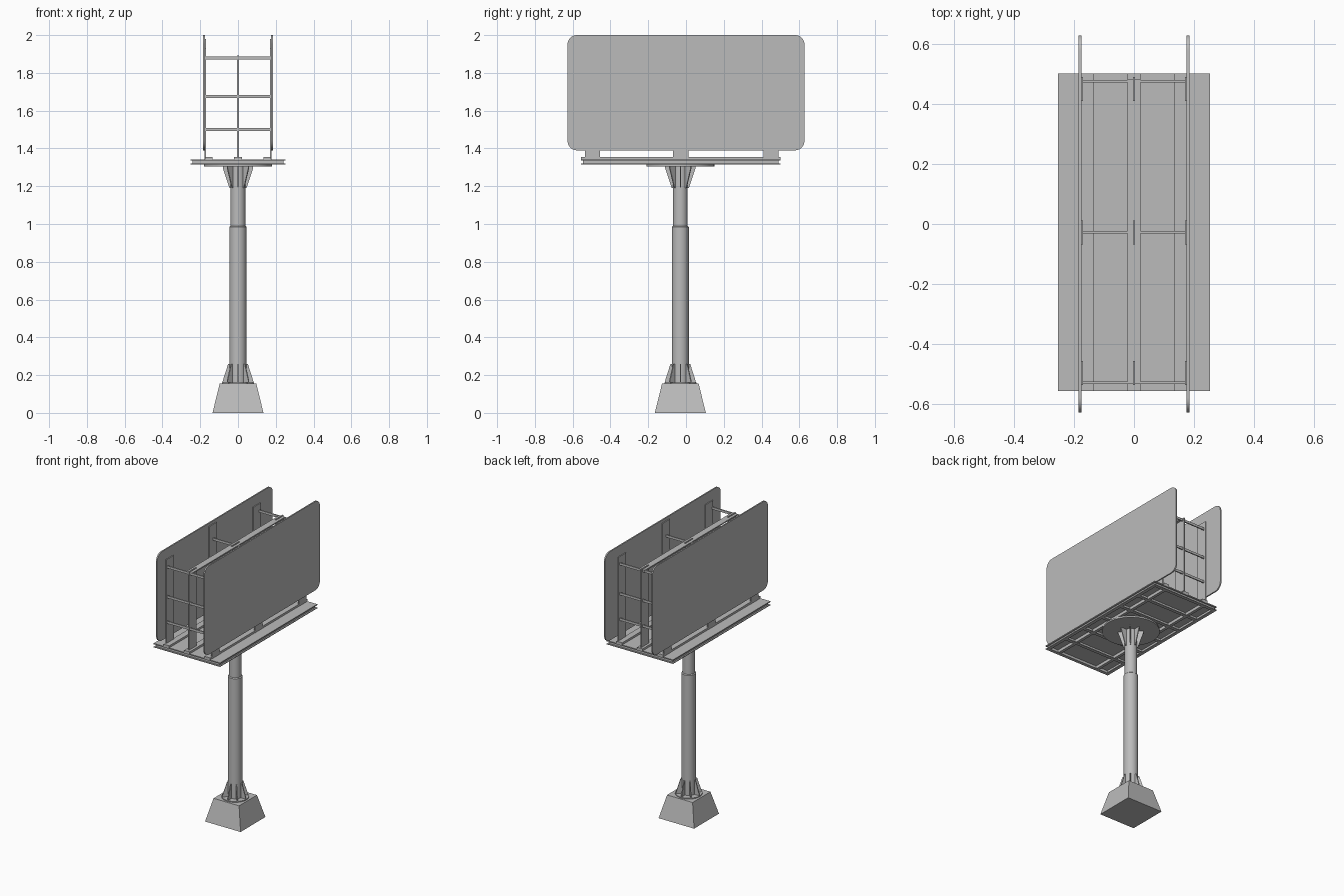
import bpy, bmesh, math
from mathutils import Matrix, Vector

cube = bpy.data.objects.get("Cube")
if cube:
    bpy.data.objects.remove(cube, do_unlink=True)

grey = bpy.data.materials.new("steel_grey")
grey.use_nodes = True
grey.diffuse_color = (0.5, 0.5, 0.5, 1)
grey.node_tree.nodes["Principled BSDF"].inputs["Base Color"].default_value = (0.5, 0.5, 0.5, 1)

CY = -0.03          # pole centre
PY = -0.027         # platform centre
LEN, WID = 0.528, 0.252   # platform half sizes


def finish(name, bm, smooth=False):
    bmesh.ops.recalc_face_normals(bm, faces=bm.faces)
    mesh = bpy.data.meshes.new(name)
    bm.to_mesh(mesh)
    bm.free()
    mesh.materials.append(grey)
    obj = bpy.data.objects.new(name, mesh)
    bpy.context.collection.objects.link(obj)
    if smooth:
        bpy.ops.object.select_all(action='DESELECT')
        obj.select_set(True)
        bpy.context.view_layer.objects.active = obj
        bpy.ops.object.shade_smooth_by_angle(angle=math.radians(35))
    return obj


def add_box(bm, x0, x1, y0, y1, z0, z1):
    centre = Vector(((x0 + x1) / 2, (y0 + y1) / 2, (z0 + z1) / 2))
    size = Matrix.Diagonal((x1 - x0, y1 - y0, z1 - z0, 1))
    bmesh.ops.create_cube(bm, size=1, matrix=Matrix.Translation(centre) @ size)


def boxes(name, items):
    bm = bmesh.new()
    for item in items:
        add_box(bm, *item)
    return finish(name, bm)


def cone(name, r0, r1, z0, z1, sides=32, turn=0.0):
    bm = bmesh.new()
    place = Matrix.Translation((0, CY, (z0 + z1) / 2)) @ Matrix.Rotation(turn, 4, 'Z')
    bmesh.ops.create_cone(bm, cap_ends=True, segments=sides, radius1=r0,
                          radius2=r1, depth=z1 - z0, matrix=place)
    return finish(name, bm, sides > 8)


def extruded(bm, points, offset):
    face = bm.faces.new([bm.verts.new(p) for p in points])
    made = bmesh.ops.extrude_face_region(bm, geom=[face])["geom"]
    verts = [v for v in made if isinstance(v, bmesh.types.BMVert)]
    bmesh.ops.translate(bm, verts=verts, vec=offset)


def gussets(name, profile):
    # eight radial stiffening fins around the pole
    bm = bmesh.new()
    for i in range(8):
        turn = Matrix.Rotation(i * math.pi / 4, 3, 'Z')
        pts = [turn @ Vector((r, -0.003, z)) + Vector((0, CY, 0)) for r, z in profile]
        extruded(bm, pts, turn @ Vector((0, 0.006, 0)))
    return finish(name, bm)


# Footing and pole
root2 = math.sqrt(2)
cone("concrete_footing", 0.135 * root2, 0.097 * root2, 0, 0.155, 4, math.pi / 4)
cone("base_flange", 0.085, 0.085, 0.155, 0.161)
cone("lower_pole", 0.045, 0.045, 0.158, 0.985)
cone("pole_collar", 0.045, 0.039, 0.985, 0.99)
cone("upper_pole", 0.039, 0.039, 0.985, 1.308)
cone("top_flange", 0.18, 0.18, 1.304, 1.315, 48)
gussets("base_gussets", [(0.03, 0.16), (0.082, 0.16), (0.08, 0.172), (0.052, 0.26), (0.03, 0.26)])
gussets("top_gussets", [(0.03, 1.19), (0.045, 1.19), (0.08, 1.295), (0.08, 1.305), (0.03, 1.305)])

# Platform deck with channel-section edges
boxes("platform_deck", [(-WID, WID, PY - LEN, PY + LEN, 1.335, 1.342)])
rim = []
for s in (-1, 1):
    for inset, wide, z0, z1 in ((0, 0.022, 1.314, 1.319), (0.01, 0.006, 1.318, 1.336)):
        xs = sorted((s * (WID - inset), s * (WID - inset - wide)))
        ys = sorted((PY + s * (LEN - inset), PY + s * (LEN - inset - wide)))
        rim.append((*xs, PY - LEN + inset, PY + LEN - inset, z0, z1))
        rim.append((-WID + inset, WID - inset, *ys, z0, z1))
boxes("platform_rim", rim)

# Joists below the deck
joists = []
for y in (-0.35, -0.18, 0, 0.18, 0.35):
    joists.append((-0.24, 0.24, PY + y - 0.003, PY + y + 0.003, 1.318, 1.336))
    joists.append((-0.24, 0.24, PY + y - 0.011, PY + y + 0.011, 1.314, 1.319))
for x in (-0.155, 0.155):
    joists.append((x - 0.01, x + 0.01, PY - 0.515, PY + 0.515, 1.315, 1.336))
boxes("platform_joists", joists)

# Sills on the deck
boxes("floor_sills", [(x - 0.021, x + 0.021, PY - LEN, PY + LEN, 1.34, 1.356)
                      for x in (-0.155, 0, 0.155)])

# Upright posts, in three rows
rows = (-0.495, -0.028, 0.449)
posts = []
for y in rows:
    side_top = 1.98 if y == rows[1] else 1.93
    for x, top in ((-0.173, side_top), (0, 1.893), (0.173, side_top)):
        posts.append((x - 0.004, x + 0.004, y - 0.04, y + 0.04, 1.342, top))
boxes("upright_posts", posts)

# Cross rails and the top strip
boxes("cross_rails", [(-0.175, 0.175, y - 0.004, y + 0.004, z - 0.008, z + 0.008)
                      for y in (-0.528, -0.028, 0.475) for z in (1.5, 1.675, 1.88)])
boxes("top_strip", [(-0.022, 0.022, -0.53, 0.48, 1.88, 1.888)])

# Two rounded display panels
HALF, LOW, HIGH, R = 0.627, 1.39, 2.0, 0.05
for name, x in (("left_panel", 0.175), ("right_panel", -0.184)):
    outline = []
    corners = ((1, HIGH - R), (-1, HIGH - R), (-1, LOW + R), (1, LOW + R))
    for q, (s, z) in enumerate(corners):
        for k in range(9):
            a = (q + k / 8) * math.pi / 2
            outline.append((x, s * (HALF - R) + R * math.cos(a), z + R * math.sin(a)))
    bm = bmesh.new()
    extruded(bm, outline, Vector((0.009, 0, 0)))
    finish(name, bm, True)
